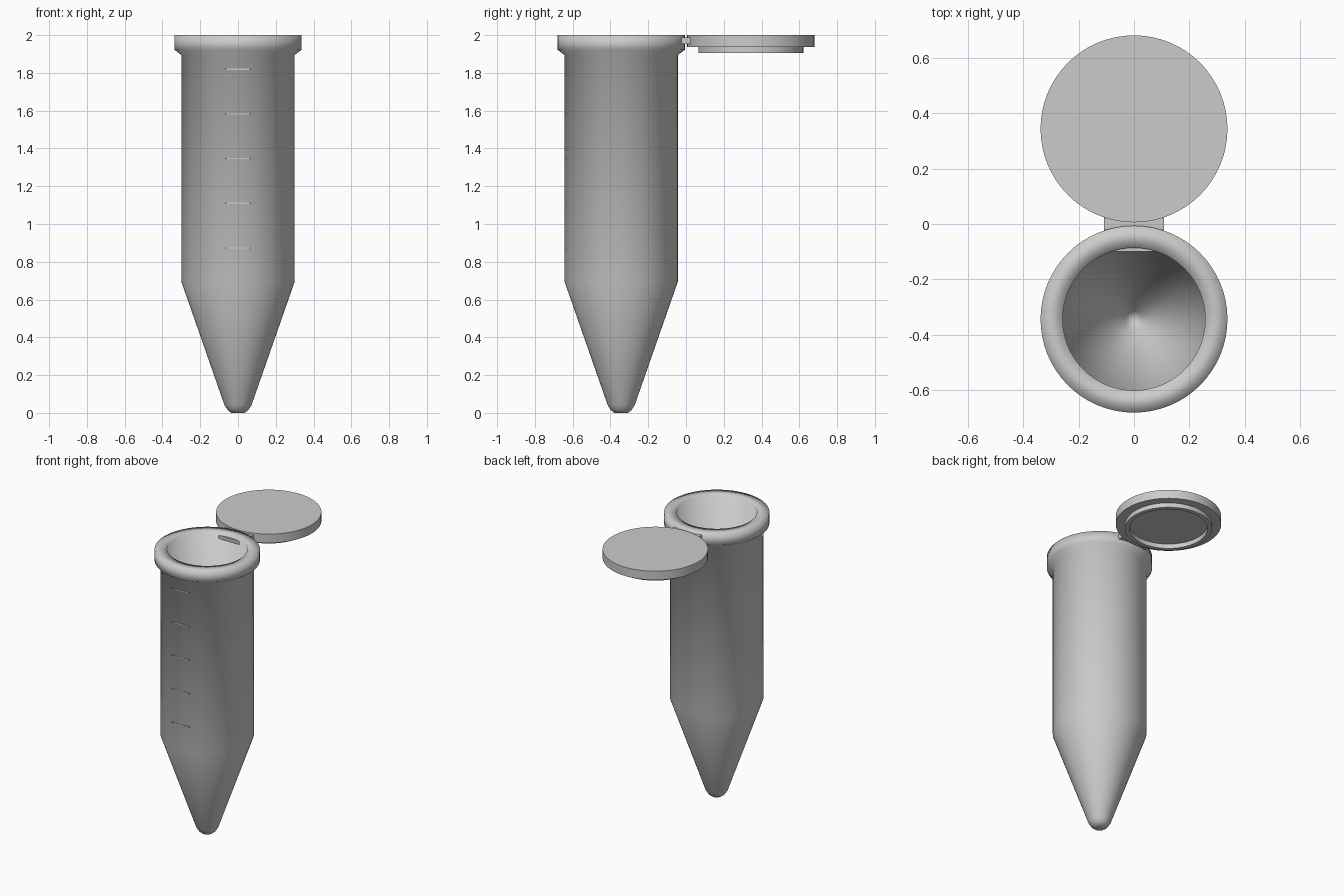
import bpy, math

if "Cube" in bpy.data.objects:
    bpy.data.objects.remove(bpy.data.objects["Cube"])

SEGMENTS = 64
TUBE_Y, LID_Y = -0.343, 0.343


def lathe(name, profile, y, sharp_angle=None):
    """Revolve an (r, z) profile around a vertical axis at the given y."""
    verts, rings, faces = [], [], []
    for r, z in profile:
        start = len(verts)
        count = 1 if r == 0 else SEGMENTS
        for i in range(count):
            a = 2 * math.pi * i / SEGMENTS
            verts.append((r * math.cos(a), r * math.sin(a), z))
        rings.append([start + i % count for i in range(SEGMENTS)])
    for low, high in zip(rings, rings[1:]):
        for i in range(SEGMENTS):
            j = (i + 1) % SEGMENTS
            face = list(dict.fromkeys((low[i], low[j], high[j], high[i])))
            faces.append(face)
    mesh = bpy.data.meshes.new(name)
    mesh.from_pydata(verts, [], faces)
    obj = bpy.data.objects.new(name, mesh)
    obj.location.y = y
    bpy.context.collection.objects.link(obj)
    bpy.ops.object.select_all(action='DESELECT')
    obj.select_set(True)
    bpy.context.view_layer.objects.active = obj
    if sharp_angle is None:
        bpy.ops.object.shade_smooth()
    else:
        bpy.ops.object.shade_smooth_by_angle(angle=math.radians(sharp_angle))
    return obj


def box(name, center, size):
    bpy.ops.mesh.primitive_cube_add(size=1, location=center)
    obj = bpy.context.object
    obj.name = name
    obj.scale = size
    bpy.ops.object.transform_apply(location=False, rotation=False, scale=True)
    return obj


# Hollow conical tube with a thick rim: outside going up, inside going down
lathe("tube", [(0, 0), (0.036, 0), (0.055, 0.015), (0.072, 0.042),
               (0.30, 0.695), (0.30, 1.895), (0.337, 1.922), (0.337, 2.0),
               (0.257, 2.0), (0.257, 0.70), (0.03, 0.06), (0, 0.045)], TUBE_Y)

# Lid disc with a raised sealing ring underneath
lathe("lid", [(0, 1.938), (0.25, 1.938), (0.25, 1.906), (0.278, 1.906),
              (0.278, 1.938), (0.337, 1.938), (0.337, 2.0), (0, 2.0)],
      LID_Y, 30)

# Hinge strap joining rim and lid; its end shows through the inner wall
box("hinge_strap", (0, -0.02, 1.97), (0.216, 0.16, 0.022))
box("hinge_knuckle", (0, 0, 1.97), (0.216, 0.044, 0.036))

# Graduation marks on the front
for i in range(5):
    box(f"volume_mark_{i + 1}", (0, -0.638, 0.873 + 0.2365 * i),
        (0.136, 0.013, 0.006))
